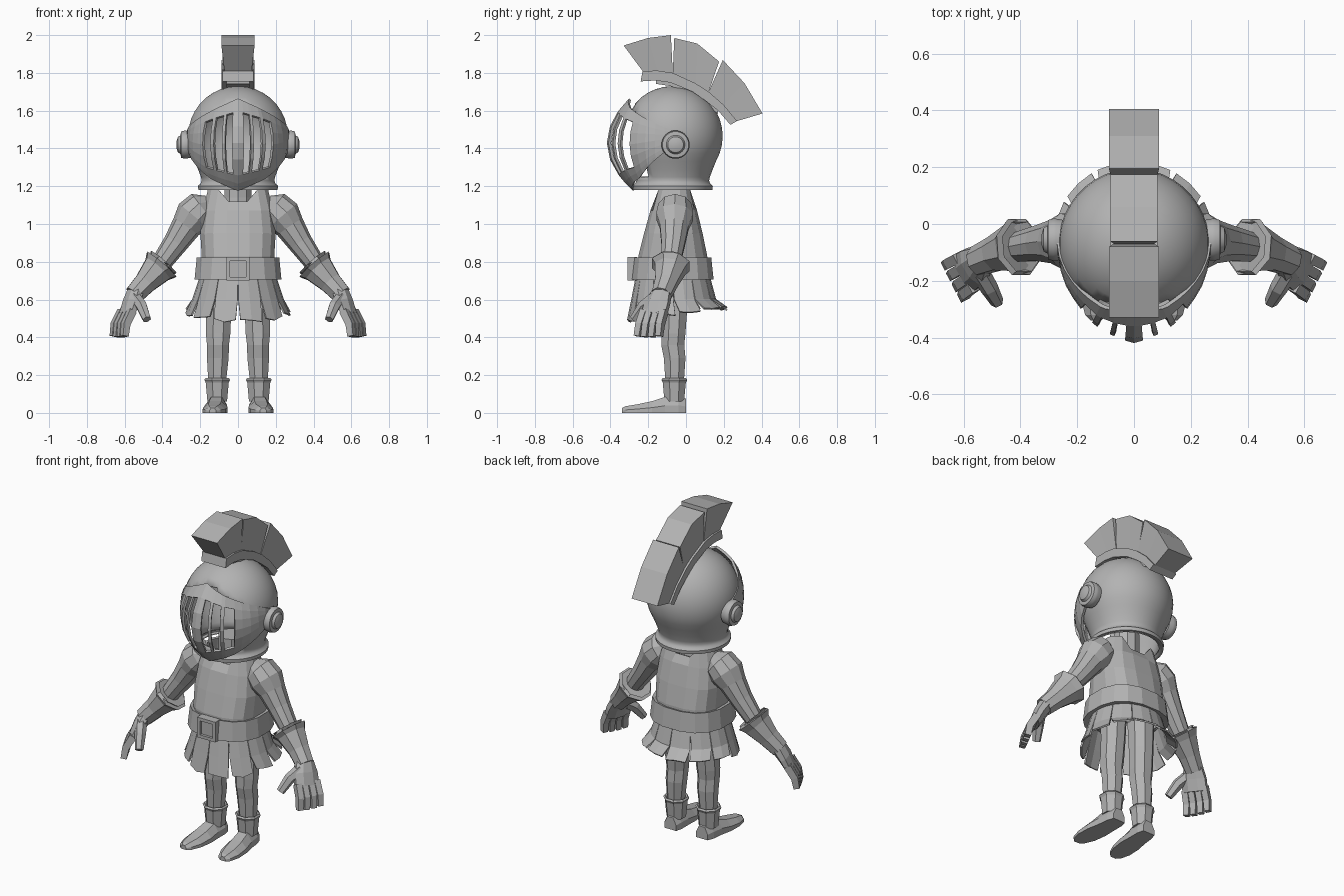
import bpy, bmesh, math, random
from mathutils import Vector

if "Cube" in bpy.data.objects:
    bpy.data.objects.remove(bpy.data.objects["Cube"])
random.seed(4)

steel = bpy.data.materials.new("grey_steel")
steel.diffuse_color = (0.45, 0.45, 0.45, 1)
steel.use_nodes = True
steel.node_tree.nodes["Principled BSDF"].inputs["Base Color"].default_value = steel.diffuse_color


def make(name, bm, mirror=False, solid=0, smooth=False):
    bmesh.ops.recalc_face_normals(bm, faces=bm.faces)
    me = bpy.data.meshes.new(name)
    bm.to_mesh(me)
    bm.free()
    ob = bpy.data.objects.new(name, me)
    bpy.context.collection.objects.link(ob)
    me.materials.append(steel)
    if solid:
        m = ob.modifiers.new("thickness", 'SOLIDIFY')
        m.thickness, m.offset = solid, 0
    if mirror:
        ob.modifiers.new("mirror", 'MIRROR')
    if smooth:
        bpy.ops.object.select_all(action='DESELECT')
        bpy.context.view_layer.objects.active = ob
        ob.select_set(True)
        bpy.ops.object.shade_smooth_by_angle(angle=math.radians(40))
    return ob


def loft(sections, caps=True, closed=True, bm=None):
    """Skin a list of rings (same point count)."""
    bm = bm or bmesh.new()
    rows = [[bm.verts.new(p) for p in s] for s in sections]
    n = len(rows[0])
    for a, b in zip(rows, rows[1:]):
        for i in range(n if closed else n - 1):
            j = (i + 1) % n
            bm.faces.new((a[i], a[j], b[j], b[i]))
    if caps:
        bm.faces.new(rows[0])
        bm.faces.new(rows[-1])
    return bm


def ring(z, rx, ry, cy, n=12, p=2.0, cx=0, turn=0.5):
    pts = []
    for i in range(n):
        a = 2 * math.pi * (i + turn) / n
        c, s = math.cos(a), math.sin(a)
        pts.append((cx + rx * math.copysign(abs(c) ** (2 / p), c),
                    cy + ry * math.copysign(abs(s) ** (2 / p), s), z))
    return pts


def tube(path, radii, n=8, ref=(0, 1, 0), bm=None):
    """Rings square to a path; radii are numbers or (along ref, across)."""
    path = [Vector(p) for p in path]
    out = []
    for i, p in enumerate(path):
        t = (path[min(i + 1, len(path) - 1)] - path[max(i - 1, 0)]).normalized()
        u = Vector(ref) - t * t.dot(Vector(ref))
        u.normalize()
        w = t.cross(u)
        r = radii[i] if isinstance(radii[i], tuple) else (radii[i], radii[i])
        ang = [2 * math.pi * (k + .5) / n for k in range(n)]
        out.append([p + u * r[0] * math.cos(a) + w * r[1] * math.sin(a) for a in ang])
    return loft(out, bm=bm)


# helmet shell with open face
prof = [(.26 * math.cos(math.radians(a)), 1.465 + .26 * math.sin(math.radians(a)))
        for a in (89.5, 80, 70, 60, 50, 40, 30, 20, 10, 0, -10, -20, -30)]
prof += [(.207, 1.29), (.192, 1.25), (.188, 1.23), (.194, 1.212), (.208, 1.2), (.207, 1.185), (.185, 1.187)]
bm = loft([ring(z, r, r, -.07, 40) for r, z in prof], caps=False)
gone = []
for f in bm.faces:
    c = f.calc_center_median()
    phi = abs(math.degrees(math.atan2(c.x, -(c.y + .07))))
    if phi < 47 and 1.25 < c.z < 1.63 - .0018 * phi:
        gone.append(f)
bmesh.ops.delete(bm, geom=gone, context='FACES')
make("helmet", bm, solid=.01, smooth=True)


# visor: pointed mask with two barred windows
def lerp(x, table):
    for (a, p), (b, q) in zip(table, table[1:]):
        if x <= b:
            return p + (q - p) * (x - a) / (b - a)
    return table[-1][1]


half = [5, 11.5, 14.5, 23, 27, 38, 47, 57, 68, 79, 90]
cols = [-a for a in reversed(half)] + [0] + half
rows = [0, .08, .17, .34, .52, .7, .86, 1]
grid = []
for v in rows:
    line = []
    for phi in cols:
        a = abs(phi)
        lo = lerp(a, [(0, 1.18), (41, 1.25), (90, 1.42)])
        hi = lerp(a, [(0, 1.66), (41, 1.58), (90, 1.49)])
        z = lo + (hi - lo) * v
        r = lerp(a, [(0, .35), (14, .33), (25, .318), (41, .29), (77, .265), (90, .268)])
        r *= 1 - ((z - 1.43) / .4) ** 2
        ball = math.sqrt(max(0, .266 ** 2 - (z - 1.465) ** 2))
        r = max(r, ball)
        t = math.radians(phi)
        line.append((r * math.sin(t), -.062 - r * math.cos(t), z))
    grid.append(line)
bm = loft(grid, caps=False, closed=False)
bm.faces.ensure_lookup_table()
nc = len(cols) - 1
gone = []
for k, f in enumerate(list(bm.faces)):
    r, c = divmod(k, nc)
    mid = abs(cols[c] + cols[c + 1]) / 2
    if 2 <= r <= 5 and (5 < mid < 11.5 or 14.5 < mid < 23 or 27 < mid < 38):
        gone.append(f)
bmesh.ops.delete(bm, geom=gone, context='FACES')
make("visor", bm, solid=.014)

# visor pivots
make("visor_pivot", tube([(x, -.055, 1.42) for x in (.25, .275, .285, .302, .304, .318, .325)],
                         [.07, .075, .075, .07, .05, .042, .02], 20), mirror=True, smooth=True)

# crest rail and plume chunks
inner = [(-.23, 1.81), (-.15, 1.812), (-.07, 1.80), (.05, 1.745), (.12, 1.70), (.2, 1.63), (.27, 1.545)]
under = [(-.24, 1.755), (-.16, 1.76), (-.08, 1.748), (.035, 1.7), (.1, 1.655), (.17, 1.6), (.235, 1.525)]
outer = [(-.33, 1.945), (-.2, 1.985), (-.08, 2.0), (.06, 1.955), (.175, 1.86), (.31, 1.745), (.405, 1.585)]


def slab(name, lows, highs, wl, wh):
    make(name, loft([[(-wl, *a), (wl, *a), (wh, *b), (-wh, *b)] for a, b in zip(lows, highs)]))


slab("crest_rail", under, inner, .083, .083)
low = [(y, z - .018) for y, z in under]
slab("crest_rail_base", low[1:6], under[1:6], .06, .06)
slab("plume_front", inner[:3], outer[:3], .072, .088)
slab("plume_middle", inner[2:5], [(-.062, 1.985)] + outer[3:5], .07, .082)
slab("plume_back", inner[4:], [(.195, 1.868)] + outer[5:], .072, .088)

# neck
make("neck", loft([ring(z, r, r, -.065, 10) for z, r in ((1.04, .085), (1.14, .075), (1.26, .075))]))

# tunic body with dipped neckline
secs = [ring(z, rx, ry, cy, 16, 2.8) for z, rx, ry, cy in (
    (.72, .19, .18, -.07), (.83, .188, .178, -.07), (.95, .195, .15, -.067),
    (1.07, .182, .118, -.065), (1.18, .155, .088, -.062))]
secs[-1] = [(x, y, 1.18 if abs(x) > .08 else 1.115) for x, y, z in secs[-1]]
make("tunic", loft(secs, caps=False), solid=.014)

# belt and buckle
make("belt", loft([ring(z, rx, ry, -.07, 16, 2.4) for z, rx, ry in (
    (.81, .18, .17), (.822, .222, .207), (.705, .234, .22), (.712, .19, .18))], caps=False))


def frame(r, y):
    return [(-r, y, .762 - r), (r, y, .762 - r), (r, y, .762 + r), (-r, y, .762 + r)]


make("buckle", loft([frame(.062, -.26), frame(.062, -.31), frame(.043, -.31), frame(.043, -.294)]))

# skirt of ragged flaps
bm = bmesh.new()
drop = [.54, .56, .55, .55, .56, .54, .52, .5, .49, .49, .5, .52]
for k in range(12):
    a0 = 15 + 30 * k
    strip = []
    for z, rx, ry, cy, span in ((.73, .195, .19, -.07, 15), (.6, .238, .22, -.065, 14.6), (drop[k], .275, .262, -.045, 12.5)):
        row = []
        for s in (-1, 0, 1):
            a = math.radians(a0 + s * span)
            dz = random.uniform(-.012, .012) if z < .58 else 0
            row.append((rx * math.cos(a), cy + ry * math.sin(a), z + dz))
        strip.append(row)
    loft(strip, caps=False, closed=False, bm=bm)
make("skirt", bm, solid=.01)

# arms with rounded shoulders
make("arm", tube([(.15, -.058, 1.105), (.19, -.058, 1.085), (.235, -.06, 1.04), (.275, -.062, .985),
                  (.33, -.068, .9), (.43, -.085, .76)],
                 [.05, .093, .102, .08, .066, .05], 10), mirror=True)

# gauntlets: flared cuff tapering to the wrist
make("gauntlet", tube([(.425, -.085, .762), (.395, -.08, .797), (.405, -.081, .785), (.425, -.085, .762),
                       (.49, -.105, .69), (.55, -.13, .625)],
                      [.05, .095, .108, .088, .064, .055], 8), mirror=True)

# hands: palm, four fingers, thumb
w = Vector((-.45, -.89, 0)).normalized()
bm = tube([(.54, -.125, .64), (.565, -.15, .585), (.59, -.17, .52)], [(.055, .045), (.075, .04), (.078, .032)], 8, w)
for s in (-.058, -.02, .02, .058):
    k = 1 - abs(s) * 1.5
    root, bend, tip = Vector((.587, -.168, .54)), Vector((.622, -.19, .47)), Vector((.63, -.2, .40))
    tip = bend + (tip - bend) * k
    tube([p + w * s * f for p, f in ((root, 1), (bend, 1.05), (tip, 1.1))], [(.025, .03), (.025, .028), (.022, .024)], 4, w, bm)
tube([(.545, -.165, .61), (.51, -.225, .565), (.482, -.275, .495)], [.034, .032, .024], 6, w, bm)
make("hand", bm, mirror=True)

# legs
make("leg", loft([ring(z, rx, ry, cy, 8, 2, cx) for z, rx, ry, cy, cx in (
    (.72, .078, .08, -.06, .1), (.55, .072, .072, -.06, .102), (.42, .07, .068, -.066, .105),
    (.36, .063, .066, -.07, .106), (.29, .062, .062, -.06, .107), (.1, .045, .048, -.06, .112))]), mirror=True)

# boots: cuff and foot
make("boot_cuff", loft([ring(z, r, r, -.062, 8, 2, .11) for z, r in (
    (.17, .05), (.185, .066), (.175, .074), (.16, .066), (.06, .056))]), mirror=True)
secs = []
for y, cx, wd, h in ((.0, .108, .04, .075), (-.04, .11, .052, .09), (-.11, .114, .056, .085),
                     (-.18, .12, .064, .062), (-.26, .127, .06, .045), (-.32, .132, .04, .035), (-.34, .134, .018, .025)):
    secs.append([(cx - wd, y, 0), (cx - wd, y, .45 * h), (cx - .5 * wd, y, h),
                 (cx + .5 * wd, y, h), (cx + wd, y, .45 * h), (cx + wd, y, 0)])
make("foot", loft(secs), mirror=True)
